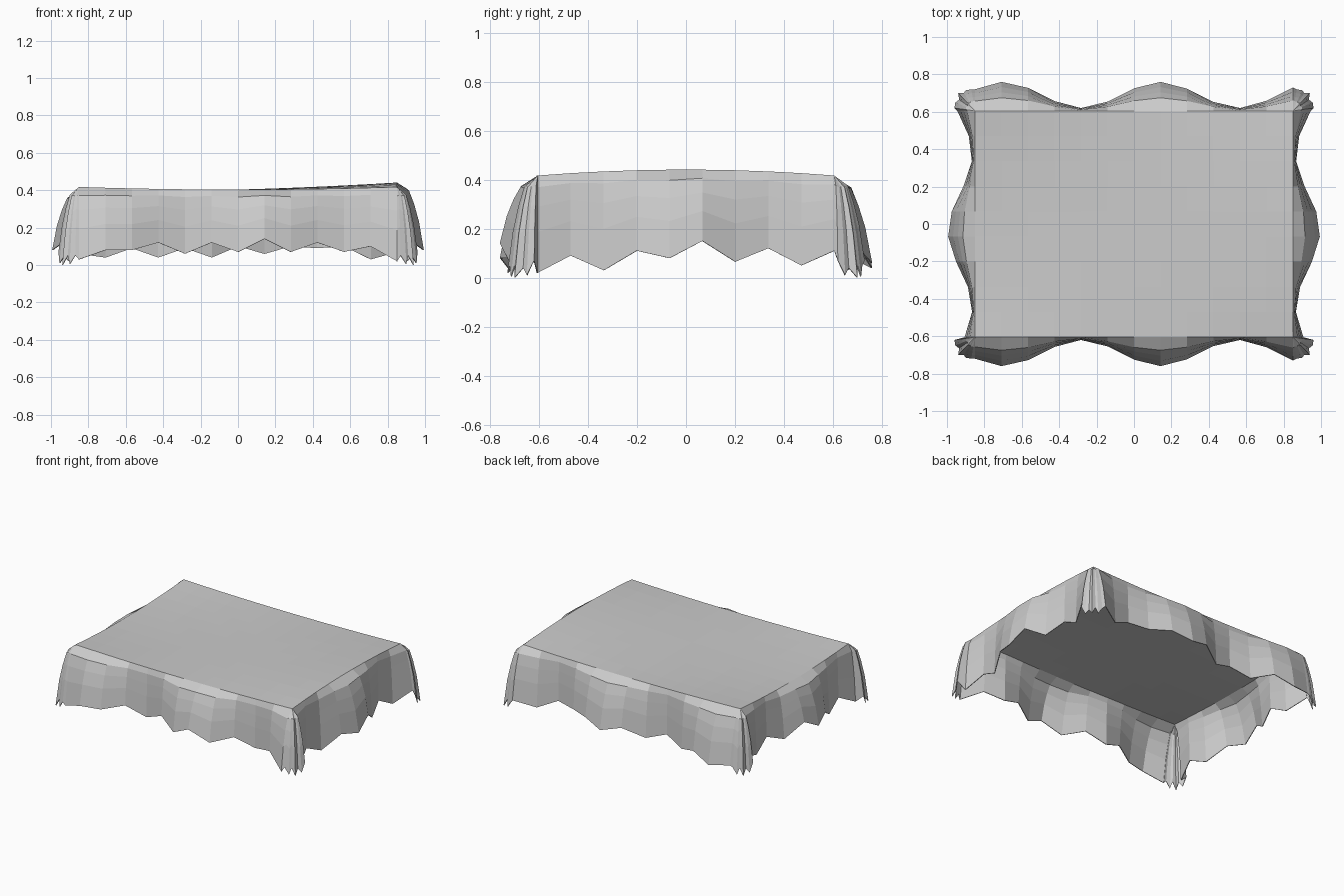
import bpy, math
from mathutils import Vector

cube = bpy.data.objects.get("Cube")
if cube:
    bpy.data.objects.remove(cube)

HX, HY = 0.85, 0.605
NX, NY = 12, 9

cloth = bpy.data.materials.new("grey cloth")
cloth.use_nodes = True
GREY = (0.6, 0.6, 0.6, 1)
cloth.diffuse_color = GREY
cloth.node_tree.nodes["Principled BSDF"].inputs["Base Color"].default_value = GREY


def top_z(x, y):
    u, v = x / HX, y / HY
    return 0.417 + 0.024 * u * (1 - v * v) - 0.014 * (1 - u * u)


def sheet(name, columns):
    """Grid of quads from a list of equal-length point columns."""
    n = len(columns[0])
    verts = [p for col in columns for p in col]
    faces = [(c * n + r, c * n + r + 1, (c + 1) * n + r + 1, (c + 1) * n + r)
             for c in range(len(columns) - 1) for r in range(n - 1)]
    mesh = bpy.data.meshes.new(name)
    mesh.from_pydata(verts, [], faces)
    mesh.materials.append(cloth)
    obj = bpy.data.objects.new(name, mesh)
    bpy.context.collection.objects.link(obj)
    thick = obj.modifiers.new("cloth thickness", 'SOLIDIFY')
    thick.thickness = 0.005
    thick.offset = -1
    return obj


# Fraction of the drop and of the outward flare, from table edge to hem
PROFILE = [(0, 0), (0.12, 0.45), (0.32, 0.64), (0.58, 0.82), (1, 1)]


def hang(x, y, dx, dy, hem):
    z = top_z(x, y)
    return [Vector((x + dx * f, y + dy * f, z + (hem - z) * d)) for d, f in PROFILE]


def flare_y(x):
    return 0.085 + 0.07 * math.cos(math.tau * (x - 0.14) / 0.84)


def flare_x(y):
    return 0.08 + 0.065 * math.cos(math.tau * (y + 0.04) / 0.82)


# Table top sheet
xs = [HX * (2 * i / NX - 1) for i in range(NX + 1)]
ys = [HY * (2 * i / NY - 1) for i in range(NY + 1)]
sheet("cloth_top", [[(x, y, top_z(x, y)) for y in reversed(ys)] for x in xs])

# Hem heights along each edge, in increasing x or y
front_hem = [.03, .08, .08, .12, .06, .12, .07, .14, .07, .12, .07, .10, .02]
back_hem = [.06, .04, .09, .04, .09, .04, .10, .06, .10, .09, .10, .03, .07]
side_hem = [.02, .09, .03, .11, .08, .15, .065, .12, .05, .11]

# Hanging drapes
sheet("front_drape", [hang(x, -HY, 0, -flare_y(x), h) for x, h in zip(xs, front_hem)])
sheet("back_drape", [hang(x, HY, 0, flare_y(x), h) for x, h in zip(xs, back_hem)][::-1])
sheet("left_drape", [hang(HX, y, flare_x(y), 0, h) for y, h in zip(ys, side_hem)])
sheet("right_drape", [hang(-HX, y, -flare_x(y), 0, h) for y, h in zip(ys, side_hem)][::-1])

# Bunched corner folds with ragged points; each goes from the long edge to the short one
FOLD = [(.02, .115, .05), (.05, .11, .005), (.06, .095, .05), (.09, .095, .0),
        (.085, .06, .04), (.105, .045, .01), (.11, .015, .07)]
for sx, sx_name in ((1, "left"), (-1, "right")):
    for sy, sy_name in ((-1, "front"), (1, "back")):
        x, y = sx * HX, sy * HY
        long_hem = (front_hem if sy < 0 else back_hem)[-1 if sx > 0 else 0]
        short_hem = side_hem[0 if sy < 0 else -1]
        cols = [hang(x, y, 0, sy * flare_y(x), long_hem)]
        cols += [hang(x, y, sx * a, sy * b, h) for a, b, h in FOLD]
        cols.append(hang(x, y, sx * flare_x(y), 0, short_hem))
        sheet(f"{sy_name}_{sx_name}_corner_fold", cols if sx * sy < 0 else cols[::-1])
